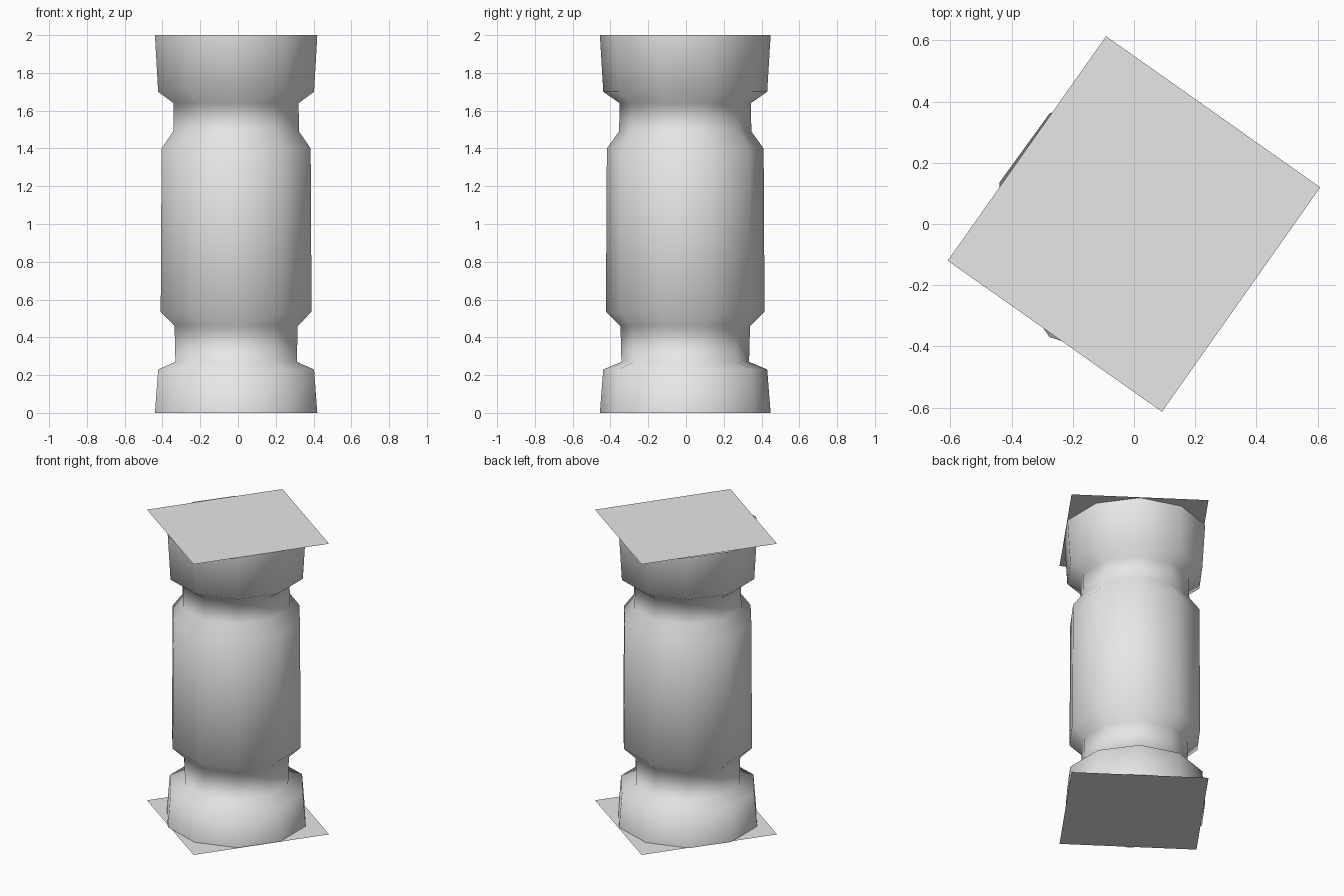
import bpy, bmesh, math
from mathutils import Vector

if "Cube" in bpy.data.objects:
    bpy.data.objects.remove(bpy.data.objects["Cube"])

# One plain grey for everything
stone = bpy.data.materials.new("plain_grey")
stone.use_nodes = True
grey = (0.8, 0.8, 0.8, 1)
stone.diffuse_color = grey
stone.node_tree.nodes["Principled BSDF"].inputs["Base Color"].default_value = grey

SIDES = 10
CENTRE = Vector((-0.01, -0.004, 0))


def lathe(name, profile):
    """Open-ended ten-sided tube from (radius, height) pairs."""
    bm = bmesh.new()
    rings = []
    for r, z in profile:
        angles = [math.radians(18) + math.tau * i / SIDES for i in range(SIDES)]
        rings.append([bm.verts.new(CENTRE + Vector((r * math.cos(a), r * math.sin(a), z)))
                      for a in angles])
    for low, high in zip(rings, rings[1:]):
        for i in range(SIDES):
            j = (i + 1) % SIDES
            bm.faces.new((low[i], low[j], high[j], high[i])).smooth = True
    mesh = bpy.data.meshes.new(name)
    bm.to_mesh(mesh)
    bm.free()
    mesh.materials.append(stone)
    obj = bpy.data.objects.new(name, mesh)
    bpy.context.collection.objects.link(obj)
    return obj


def plate(name, z):
    """Paper-thin rectangle turned against the shaft."""
    bpy.ops.mesh.primitive_plane_add(size=2, location=(0, 0, z),
                                     rotation=(0, 0, math.radians(-35.2)))
    obj = bpy.context.object
    obj.name = name
    obj.scale = (0.4285, 0.449, 1)
    obj.data.materials.append(stone)
    return obj


# Shaft: base collar, lower neck, barrel, upper neck, top collar
lathe("column_shaft", [(0.452, 0), (0.434, 0.23), (0.338, 0.27), (0.343, 0.46),
                       (0.420, 0.535), (0.415, 1.4), (0.350, 1.49), (0.348, 1.64),
                       (0.434, 1.7), (0.452, 2)])

# Plates closing both ends
plate("base_plate", 0)
plate("top_plate", 2)
